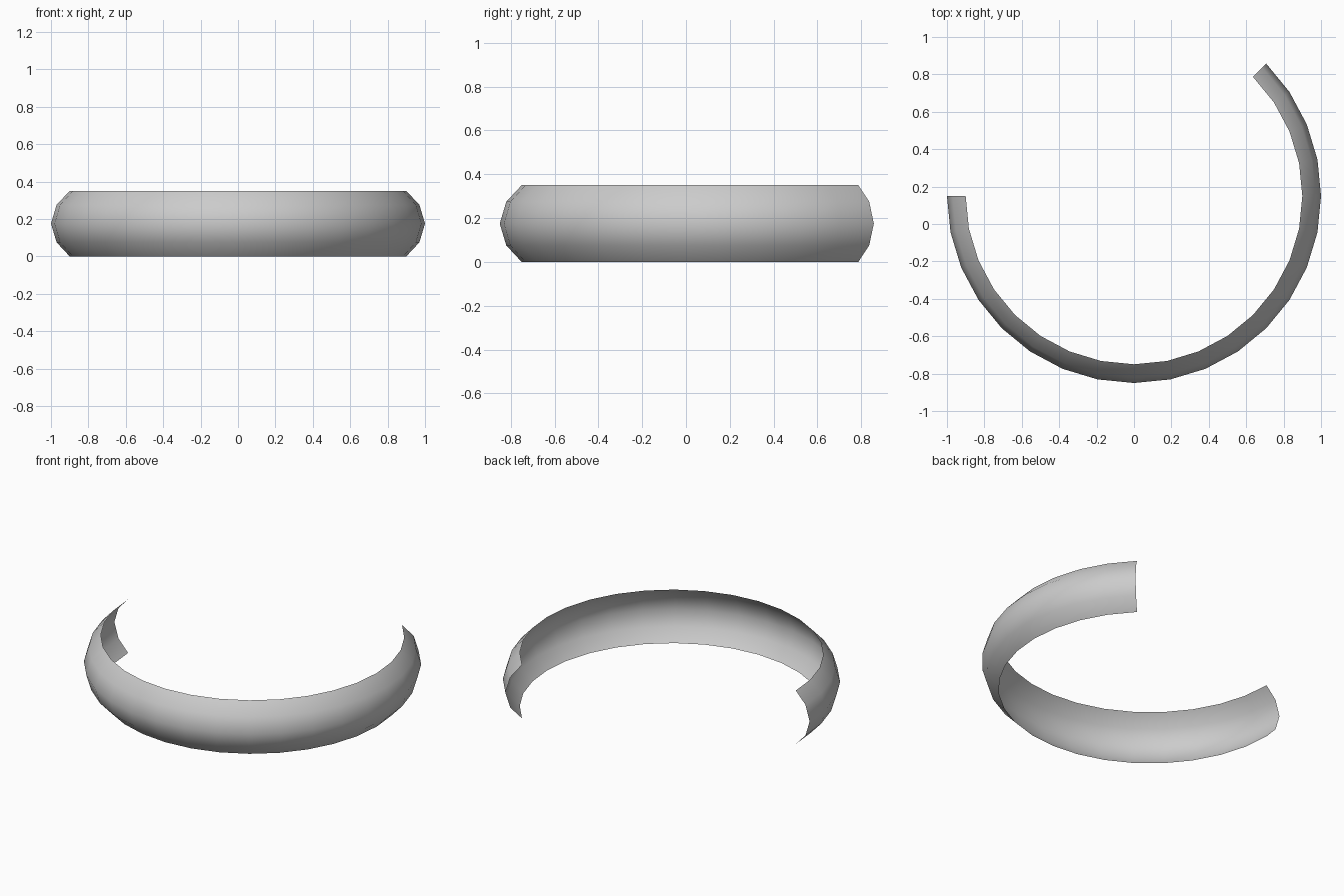
import bpy, bmesh, math
from mathutils import Vector, Matrix

if "Cube" in bpy.data.objects:
    bpy.data.objects.remove(bpy.data.objects["Cube"])

# Curved cross-section (radius, height) of the thin band
profile = [(0.9, 0.0), (0.97, 0.075), (1.0, 0.175), (0.97, 0.275), (0.9, 0.35)]
center = Vector((0, 0.15, 0))

# Open band: profile swept 225 degrees from the left end round the front
bm = bmesh.new()
start = Matrix.Rotation(math.pi, 3, 'Z')
verts = [bm.verts.new(start @ Vector((r, 0, z)) + center) for r, z in profile]
edges = [bm.edges.new(pair) for pair in zip(verts, verts[1:])]
bmesh.ops.spin(bm, geom=verts + edges, cent=center, axis=(0, 0, 1),
               angle=math.radians(225), steps=20, use_duplicate=False)

# Faces point outward
bm.normal_update()
for f in bm.faces:
    if f.normal.xy.dot((f.calc_center_median() - center).xy) < 0:
        f.normal_flip()
    f.smooth = True

mesh = bpy.data.meshes.new("open_band")
bm.to_mesh(mesh)
bm.free()
band = bpy.data.objects.new("open_band", mesh)
bpy.context.collection.objects.link(band)
